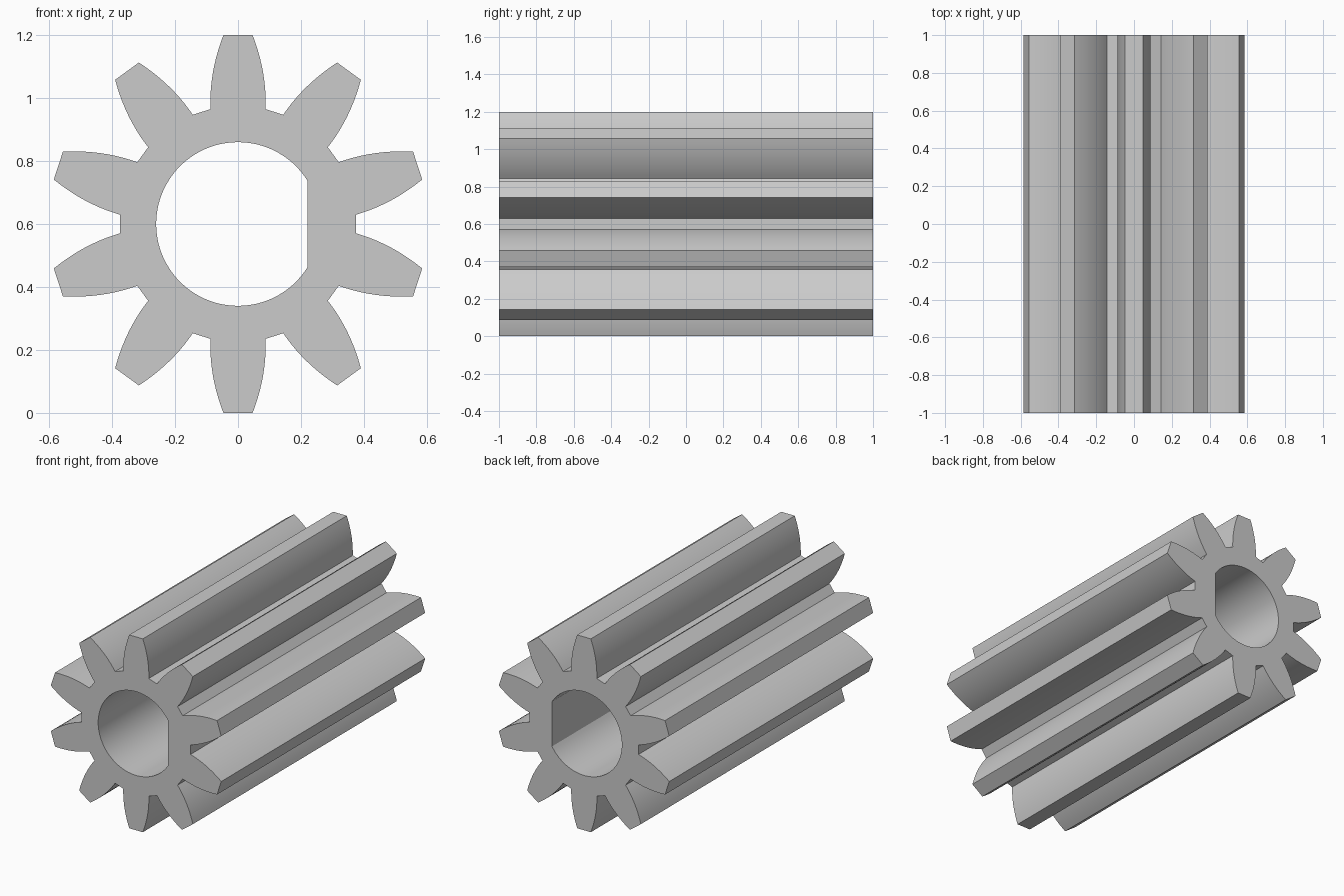
import bpy
import bmesh
from math import sin, cos, acos, pi, radians
from mathutils import Vector, Matrix

cube = bpy.data.objects.get("Cube")
if cube:
    bpy.data.objects.remove(cube, do_unlink=True)

TEETH = 10
TIP_R, ROOT_Y = 0.6, 0.365
BORE_R, FLAT_X = 0.26, 0.22
LENGTH = 2.0
FLANK_STEPS = 10
BORE_STEPS = 72


def half_width(y):
    """Half thickness of a tooth at distance y from the axis."""
    return 0.088 - 0.0415 * ((y - 0.385) / 0.215) ** 2


# Outline of the teeth: one tooth, repeated around the axis
heights = [ROOT_Y + (TIP_R - ROOT_Y) * i / FLANK_STEPS for i in range(FLANK_STEPS + 1)]
left_flank = [Vector((-half_width(y), y)) for y in heights]
right_flank = [Vector((half_width(y), y)) for y in reversed(heights)]
tooth = left_flank + right_flank
outline = []
for t in range(TEETH):
    turn = Matrix.Rotation(-2 * pi * t / TEETH, 2)
    outline += [turn @ p for p in tooth]

# D-shaped bore: an arc closed by a flat on the +x side
start = acos(FLAT_X / BORE_R)
bore = []
for i in range(BORE_STEPS + 1):
    a = start + (2 * pi - 2 * start) * i / BORE_STEPS
    bore.append(Vector((BORE_R * cos(a), BORE_R * sin(a))))

# Fill the front face between both loops and extrude it along y
bm = bmesh.new()
edges = []
for loop in (outline, bore):
    verts = [bm.verts.new((p.x, -LENGTH / 2, p.y + TIP_R)) for p in loop]
    edges += [bm.edges.new((v, verts[i - 1])) for i, v in enumerate(verts)]
bmesh.ops.triangle_fill(bm, edges=edges, use_beauty=True)
extruded = bmesh.ops.extrude_face_region(bm, geom=bm.faces[:], use_keep_orig=True)
back = [g for g in extruded["geom"] if isinstance(g, bmesh.types.BMVert)]
bmesh.ops.translate(bm, verts=back, vec=(0, LENGTH, 0))
bmesh.ops.recalc_face_normals(bm, faces=bm.faces[:])

mesh = bpy.data.meshes.new("pinion_gear")
bm.to_mesh(mesh)
bm.free()
gear = bpy.data.objects.new("pinion_gear", mesh)
bpy.context.collection.objects.link(gear)

# Plain grey material
grey = bpy.data.materials.new("plain_grey")
grey.use_nodes = True
colour = (0.6, 0.6, 0.6, 1)
grey.diffuse_color = colour
for node in grey.node_tree.nodes:
    if node.type == "BSDF_PRINCIPLED":
        node.inputs["Base Color"].default_value = colour
mesh.materials.append(grey)

# Smooth flanks and bore, sharp corners
bpy.ops.object.select_all(action="DESELECT")
gear.select_set(True)
bpy.context.view_layer.objects.active = gear
bpy.ops.object.shade_smooth_by_angle(angle=radians(20))
